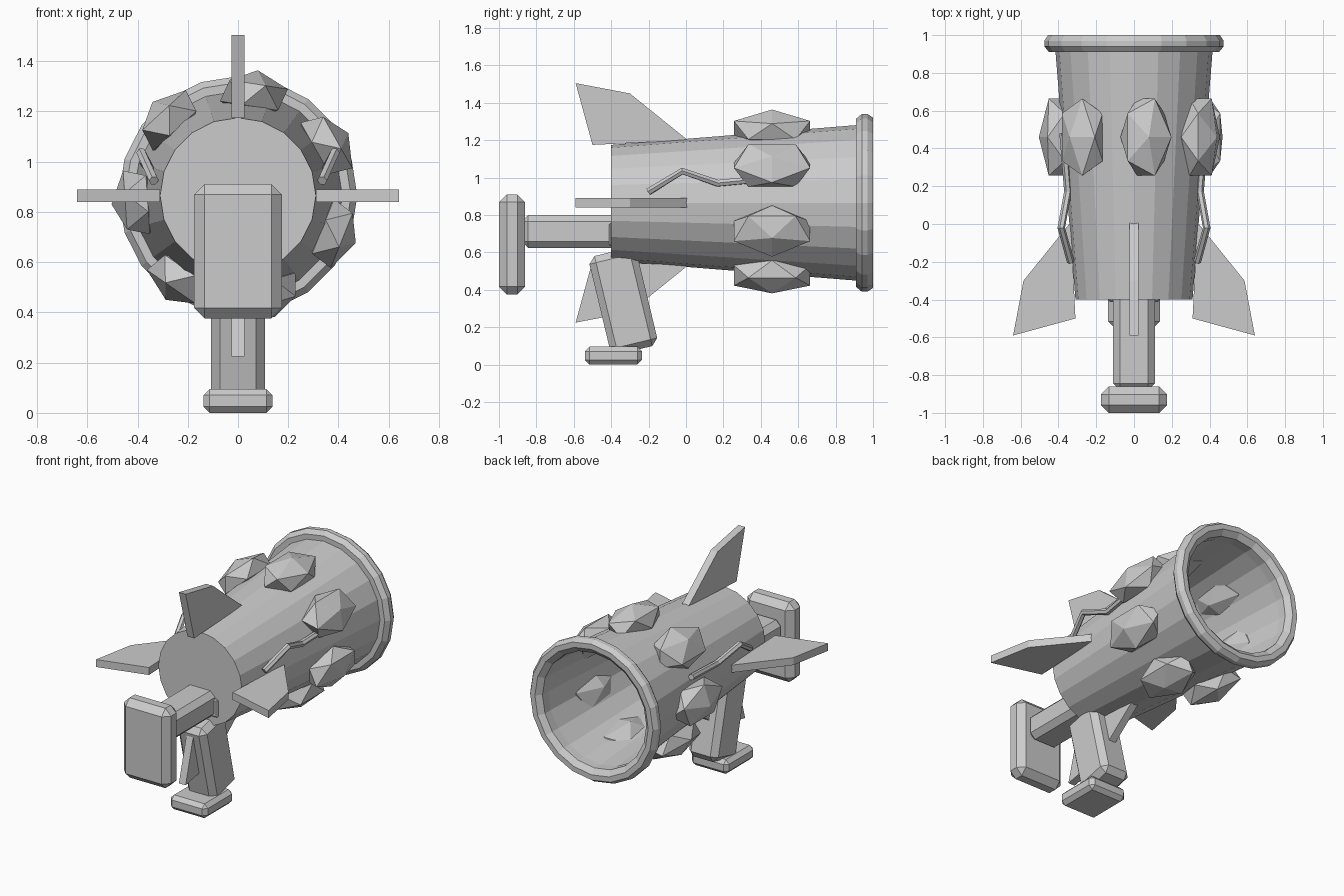
import bpy, bmesh, math
from mathutils import Matrix, Vector

if "Cube" in bpy.data.objects:
    bpy.data.objects.remove(bpy.data.objects["Cube"])

AXIS_Z = 0.865      # height of the barrel axis
SIDES = 20


def add_object(name, bm):
    bmesh.ops.recalc_face_normals(bm, faces=bm.faces)
    mesh = bpy.data.meshes.new(name)
    bm.to_mesh(mesh)
    bm.free()
    obj = bpy.data.objects.new(name, mesh)
    bpy.context.collection.objects.link(obj)
    return obj


def lathe(name, profile, closed=False):
    """Revolve (y, radius) points around the barrel axis."""
    bm = bmesh.new()
    vs = [bm.verts.new((0, y, AXIS_Z + r)) for y, r in profile]
    pairs = list(zip(vs, vs[1:])) + ([(vs[-1], vs[0])] if closed else [])
    edges = [bm.edges.new(p) for p in pairs]
    bmesh.ops.spin(bm, geom=vs + edges, cent=(0, 0, AXIS_Z), axis=(0, 1, 0),
                   angle=math.tau, steps=SIDES, use_merge=False)
    bmesh.ops.remove_doubles(bm, verts=bm.verts, dist=0.0005)
    return add_object(name, bm)


def chamfer_box(name, center, size, bevel, tilt=0.0):
    bm = bmesh.new()
    bmesh.ops.create_cube(bm, size=1)
    bmesh.ops.scale(bm, vec=size, verts=bm.verts)
    bmesh.ops.bevel(bm, geom=bm.edges[:], offset=bevel, segments=1, affect='EDGES')
    bm.transform(Matrix.Translation(center) @ Matrix.Rotation(math.radians(tilt), 4, 'X'))
    return add_object(name, bm)


# Hollow tapered barrel, closed at the back
lathe("barrel", [(-0.4, 0), (-0.4, 0.31), (0.94, 0.418),
                 (0.94, 0.39), (-0.37, 0.29), (-0.37, 0)])

# Rounded muzzle ring
lathe("muzzle_ring", [(0.91, 0.385), (0.91, 0.45), (0.94, 0.475), (0.97, 0.475),
                      (1.0, 0.455), (1.0, 0.42), (0.97, 0.385)], closed=True)

# Ring of seven faceted studs, poking through the barrel wall
for i in range(7):
    a = math.radians(81) + i * math.tau / 7
    radial = Vector((math.cos(a), 0, math.sin(a)))
    tangent = Vector((math.sin(a), 0, -math.cos(a)))
    rot = Matrix((tangent, (0, 1, 0), radial)).transposed().to_4x4()
    pos = Vector((0, 0.46, AXIS_Z)) + radial * 0.405
    bm = bmesh.new()
    bmesh.ops.create_icosphere(bm, subdivisions=1, radius=1)
    bm.transform(Matrix.Translation(pos) @ rot @ Matrix.Diagonal((0.145, 0.24, 0.1, 1)))
    add_object(f"stud_{i + 1}", bm)

# Four swept tail fins, profile in (y, radius)
fin = [(0.01, 0.335), (-0.30, 0.585), (-0.59, 0.64), (-0.50, 0.31)]
for i, side in enumerate(("top", "left", "bottom", "right")):
    bm = bmesh.new()
    face = bm.faces.new([bm.verts.new((-0.025, y, r)) for y, r in fin])
    ext = bmesh.ops.extrude_face_region(bm, geom=[face])
    bmesh.ops.translate(bm, vec=(0.05, 0, 0),
                        verts=[g for g in ext["geom"] if isinstance(g, bmesh.types.BMVert)])
    bm.transform(Matrix.Translation((0, 0, AXIS_Z)) @ Matrix.Rotation(-i * math.pi / 2, 4, 'Y'))
    add_object(f"fin_{side}", bm)

# Bent rods along both sides
rod = [(0.335, -0.2, 0.925), (0.385, -0.02, 1.035), (0.35, 0.17, 0.97), (0.375, 0.48, 1.0)]
for side, s in (("right", 1), ("left", -1)):
    curve = bpy.data.curves.new(f"side_rod_{side}", 'CURVE')
    curve.dimensions = '3D'
    curve.bevel_depth = 0.02
    curve.bevel_resolution = 1
    curve.use_fill_caps = True
    spline = curve.splines.new('POLY')
    spline.use_smooth = False
    spline.points.add(len(rod) - 1)
    for p, (x, y, z) in zip(spline.points, rod):
        p.co = (s * x, y, z, 1)
    bpy.context.collection.objects.link(bpy.data.objects.new(f"side_rod_{side}", curve))

# Shoulder stock: arm, mounting plate and butt plate
chamfer_box("stock_arm", (0, -0.61, 0.712), (0.22, 0.54, 0.175), 0.035)
chamfer_box("stock_mount", (0, -0.395, 0.695), (0.27, 0.035, 0.12), 0.008)
chamfer_box("butt_plate", (0, -0.93, 0.643), (0.35, 0.14, 0.535), 0.042)

# Tilted grip with foot
chamfer_box("grip", (0, -0.335, 0.34), (0.215, 0.26, 0.54), 0.036, tilt=13.5)
chamfer_box("grip_foot", (0, -0.388, 0.048), (0.275, 0.305, 0.096), 0.025)
